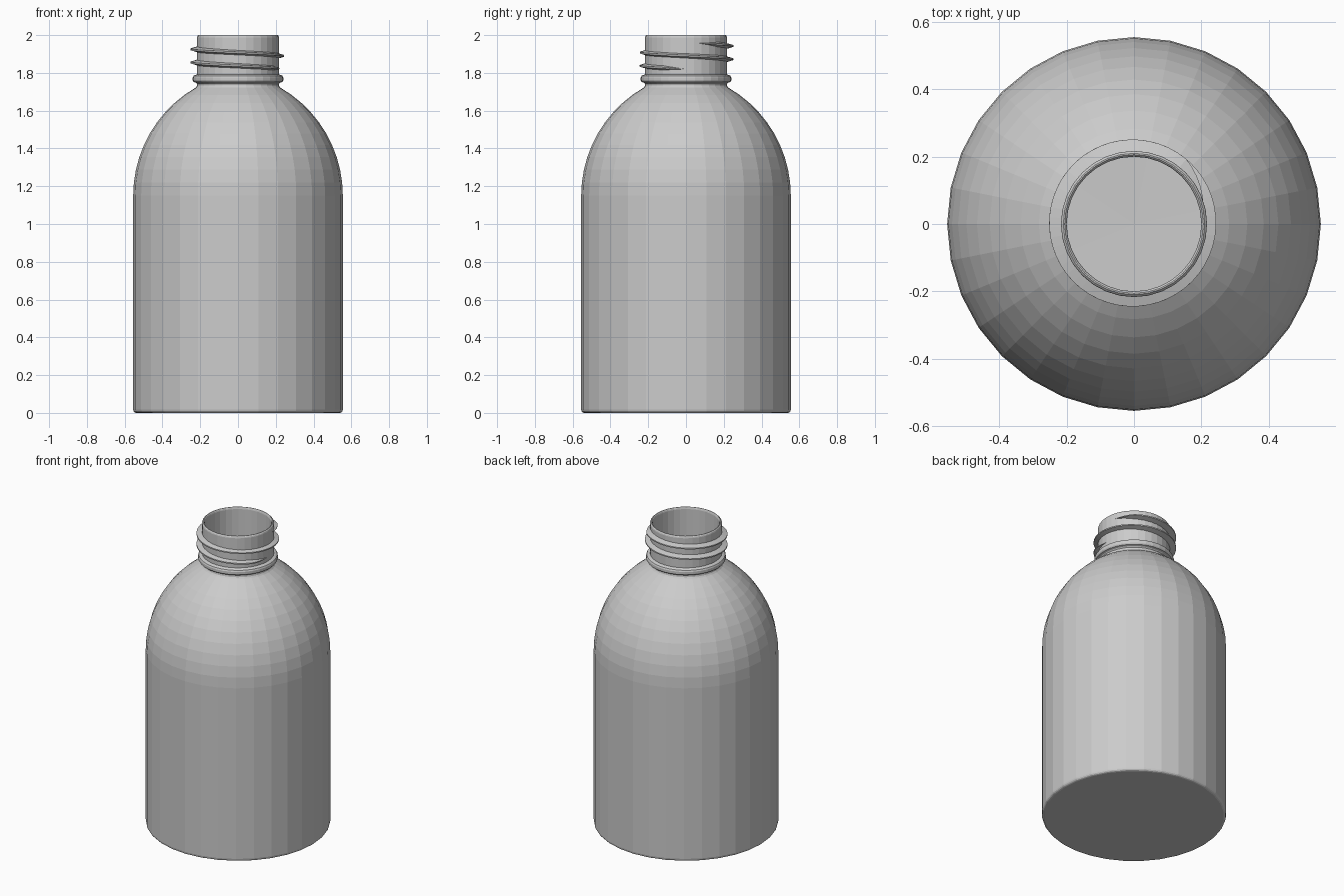
import bpy, bmesh
from math import sin, cos, pi, radians

if "Cube" in bpy.data.objects:
    bpy.data.objects.remove(bpy.data.objects["Cube"])

SIDES = 32


def finish(name, bm):
    bmesh.ops.recalc_face_normals(bm, faces=bm.faces)
    mesh = bpy.data.meshes.new(name)
    bm.to_mesh(mesh)
    bm.free()
    ob = bpy.data.objects.new(name, mesh)
    bpy.context.collection.objects.link(ob)
    return ob


def lathe(name, profile):
    """Revolve (radius, height) points around z."""
    bm = bmesh.new()
    vs = [bm.verts.new((r, 0, z)) for r, z in profile]
    es = [bm.edges.new(p) for p in zip(vs, vs[1:])]
    bmesh.ops.spin(bm, geom=vs + es, cent=(0, 0, 0), axis=(0, 0, 1),
                   angle=2 * pi, steps=SIDES, use_merge=False)
    bmesh.ops.remove_doubles(bm, verts=bm.verts, dist=1e-5)
    return finish(name, bm)


def dome(radius):
    """Shoulder arc from the straight wall up to the neck."""
    return [(-0.105 + radius * cos(radians(a)), 1.15 + radius * sin(radians(a)))
            for a in range(0, 61, 6)]


# Bottle shell: outer wall going up, rounded lip, inner wall going down
outer = [(0, 0), (0.54, 0), (0.548, 0.003), (0.553, 0.009), (0.555, 0.018)]
outer += dome(0.66)
outer += [(0.218, 1.73), (0.216, 1.742),
          # collar bead
          (0.222, 1.748), (0.235, 1.752), (0.24, 1.76), (0.24, 1.775),
          (0.236, 1.784), (0.226, 1.789), (0.217, 1.792),
          # finish and lip
          (0.217, 1.988), (0.215, 1.995), (0.21, 2.0)]
inner = [(0.206, 2.0), (0.202, 1.996), (0.2, 1.988), (0.2, 1.735)]
inner += dome(0.643)[::-1] + [(0.538, 0.025), (0, 0.017)]
lathe("bottle_body", outer + inner)

# Screw thread: tapered ridge following a descending helix
START, END, STEP = 15, 722, 7
bm = bmesh.new()
rings = []
count = (END - START) // STEP
for i in range(count + 1):
    deg = START + (END - START) * i / count
    a = radians(deg)
    z = 1.96 - 0.07 * deg / 360
    fade = max(0.03, min(1, (deg - START) / 35, (END - deg) / 35))
    tip = 0.217 + 0.031 * fade
    section = [(0.21, -0.015 * fade), (tip, -0.004 * fade),
               (tip, 0.004 * fade), (0.21, 0.015 * fade)]
    rings.append([bm.verts.new((r * cos(a) - 0.004, r * sin(a) + 0.003, z + dz))
                  for r, dz in section])
for p, q in zip(rings, rings[1:]):
    for k in range(4):
        n = (k + 1) % 4
        bm.faces.new((p[k], p[n], q[n], q[k]))
bm.faces.new(rings[0])
bm.faces.new(rings[-1])
finish("screw_thread", bm)
